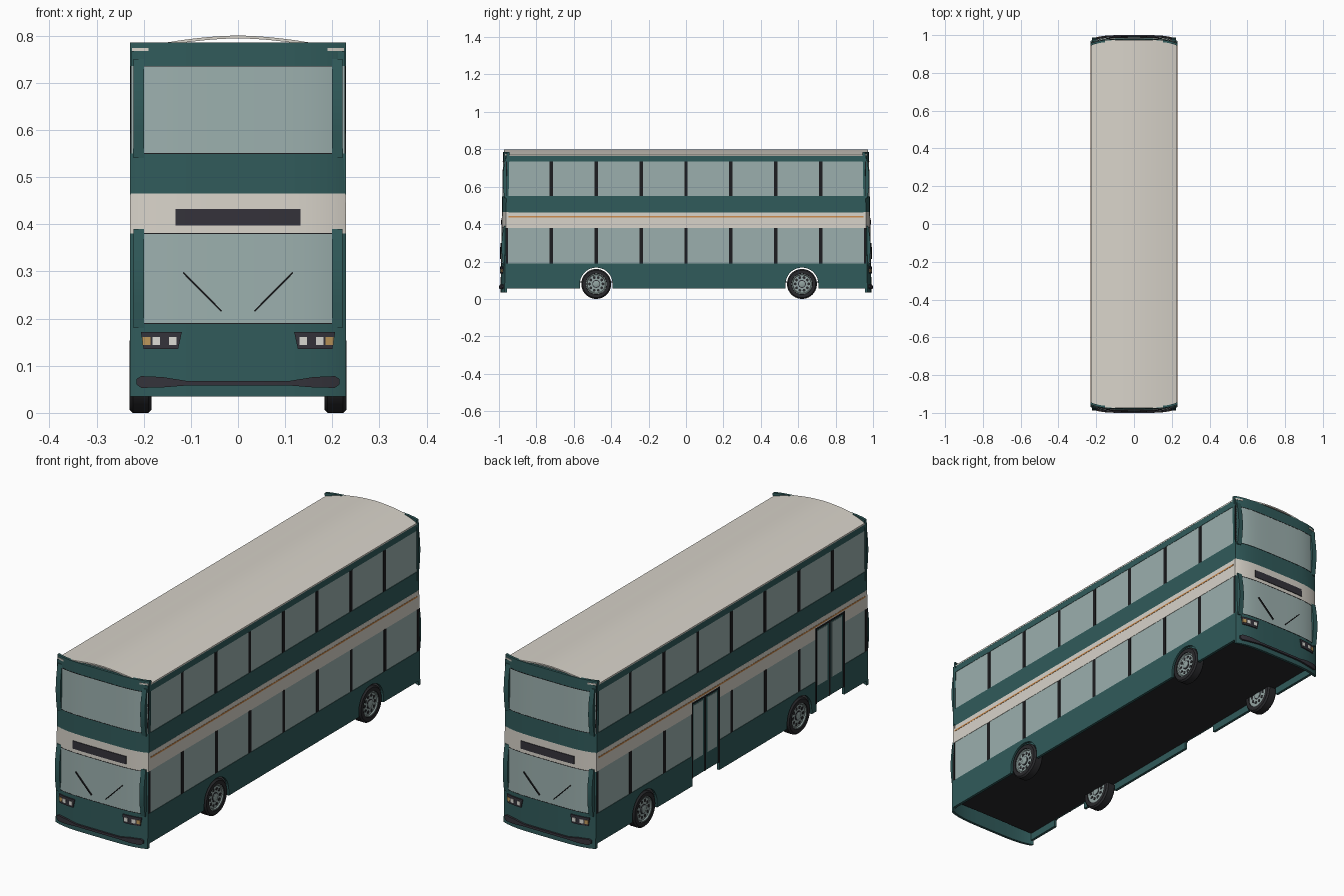
import bpy, bmesh, math
from mathutils import Vector

if "Cube" in bpy.data.objects:
    bpy.data.objects.remove(bpy.data.objects["Cube"])

def material(name, rgb):
    m = bpy.data.materials.new(name)
    m.diffuse_color = (*rgb, 1)
    m.use_nodes = True
    m.node_tree.nodes["Principled BSDF"].inputs["Base Color"].default_value = m.diffuse_color
    return m

GREEN = material("dark_green_paint", (0.030, 0.103, 0.103))
CREAM = material("cream_paint", (0.69, 0.655, 0.59))
GLASS = material("grey_green_glass", (0.33, 0.43, 0.42))
BLACK = material("black_trim", (0.012, 0.012, 0.014))
DARK = material("dark_grey_plastic", (0.034, 0.032, 0.042))
RUBBER = material("tyre_rubber", (0.022, 0.022, 0.025))
METAL = material("rim_metal", (0.29, 0.37, 0.36))
ORANGE = material("orange_stripe", (0.62, 0.27, 0.08))
AMBER = material("amber_lamp", (0.50, 0.30, 0.10))
LAMP = material("white_lamp", (0.70, 0.69, 0.64))

def solid(name, pts, faces, vec, mats, mids=None, smooth=False):
    """Closed solid: a patch of faces extruded along vec."""
    n, mids = len(pts), mids or [0] * len(faces)
    vec = Vector(vec)
    bm = bmesh.new()
    vs = [bm.verts.new(p) for p in pts] + [bm.verts.new(Vector(p) + vec) for p in pts]
    count = {}
    for f in faces:
        for a, b in zip(f, f[1:] + f[:1]):
            count[frozenset((a, b))] = count.get(frozenset((a, b)), 0) + 1
    for f, m in zip(faces, mids):
        bm.faces.new([vs[i] for i in f]).material_index = m
        bm.faces.new([vs[i + n] for i in reversed(f)]).material_index = m
        for a, b in zip(f, f[1:] + f[:1]):
            if count[frozenset((a, b))] == 1:
                bm.faces.new([vs[b], vs[a], vs[a + n], vs[b + n]]).material_index = m
    return finish(name, bm, mats, smooth)

def finish(name, bm, mats, smooth=False):
    bmesh.ops.recalc_face_normals(bm, faces=bm.faces)
    me = bpy.data.meshes.new(name)
    bm.to_mesh(me)
    bm.free()
    for m in mats:
        me.materials.append(m)
    ob = bpy.data.objects.new(name, me)
    bpy.context.collection.objects.link(ob)
    if smooth:
        bpy.ops.object.select_all(action='DESELECT')
        ob.select_set(True)
        bpy.context.view_layer.objects.active = ob
        bpy.ops.object.shade_smooth_by_angle(angle=math.radians(35))
    return ob

def grid_faces(nu, nv):
    return [[i * nv + j, (i + 1) * nv + j, (i + 1) * nv + j + 1, i * nv + j + 1]
            for i in range(nu - 1) for j in range(nv - 1)]

def side(name, sx, y0, y1, z0, z1, mat, out=0.2285, thick=0.02):
    x = sx * out
    return solid(name, [(x, y0, z0), (x, y1, z0), (x, y1, z1), (x, y0, z1)],
                 [[0, 1, 2, 3]], (-sx * thick, 0, 0), [mat])

def end_y(x, z):
    t = min(max((z - 0.035) / 0.75, 0), 1)
    return 0.970 - 0.014 * t + 0.022 * (1 - min(abs(x) / 0.229, 1) ** 4.5)

def end_plate(name, s, corners, mat, thick, steps=8):
    """Plate following the bowed end; corners are (x, z): low a, low b, high b, high a."""
    a, b, c, d = [Vector(p) for p in corners]
    pts = []
    for i in range(steps + 1):
        t = i / steps
        for p in (a.lerp(b, t), d.lerp(c, t)):
            pts.append((p.x, s * (end_y(p.x, p.y) - 0.002), p.y))
    return solid(name, pts, grid_faces(steps + 1, 2), (0, s * (thick + 0.002), 0), [mat])

def rect(x0, x1, z0, z1):
    return [(x0, z0), (x1, z0), (x1, z1), (x0, z1)]

WHEELS = (-0.48, 0.62)
DOORS = ((-0.80, -0.60), (0.09, 0.28))
END = 0.963
ARCH = 0.0875

# Side skirts with wheel arches
def skirt(name, sx, y0, y1):
    prof = [(y0, 0.055), (y1, 0.055)]
    for w in WHEELS:
        if y0 < w < y1:
            prof += [(w - ARCH - 0.0005, 0.055), (w + ARCH + 0.0005, 0.055)]
            for k in range(19):
                a = math.pi * k / 18
                prof.append((w + ARCH * math.cos(a), 0.08 + ARCH * math.sin(a)))
    prof.sort()
    pts = [(sx * 0.229, y, z) for y, b in prof for z in (b, 0.19)]
    solid(name, pts, grid_faces(len(prof), 2), (-sx * 0.012, 0, 0), [GREEN])

# Both sides: panels, glass, pillars and stripe
for sx, tag in ((1, "right"), (-1, "left")):
    segs = [(-END, END)] if sx > 0 else [(-END, DOORS[0][0]), (DOORS[0][1], DOORS[1][0]), (DOORS[1][1], END)]
    for k, (a, b) in enumerate(segs):
        skirt(f"{tag}_skirt_{k}", sx, a, b)
        side(f"{tag}_lower_glass_{k}", sx, a, b, 0.19, 0.38, GLASS, 0.227)
        side(f"{tag}_cream_band_{k}", sx, a, b, 0.38, 0.43, CREAM)
    side(f"{tag}_cream_band_top", sx, -END, END, 0.43, 0.463, CREAM)
    side(f"{tag}_orange_stripe", sx, -0.95, 0.95, 0.435, 0.442, ORANGE, 0.2295, 0.004)
    side(f"{tag}_green_band", sx, -END, END, 0.463, 0.55, GREEN, 0.228)
    side(f"{tag}_upper_glass", sx, -END, END, 0.55, 0.735, GLASS, 0.2255)
    side(f"{tag}_roof_rail", sx, -END, END, 0.735, 0.766, GREEN, 0.227)
    for z0, z1, deck, out in ((0.19, 0.38, "lower", 0.229), (0.55, 0.735, "upper", 0.2275)):
        for k, y in enumerate([-0.957] + [0.24 * i for i in range(-3, 4)] + [0.957]):
            if sx < 0 and deck == "lower" and any(a < y < b for a, b in DOORS):
                continue
            w = 0.006 if abs(y) > 0.9 else 0.009
            side(f"{tag}_{deck}_window_pillar_{k}", sx, y - w, y + w, z0, z1, BLACK, out)

# Two double-leaf doors on the left side
for d, (a, b) in enumerate(DOORS):
    mid = (a + b) / 2
    side(f"door_{d}_header", -1, a, b, 0.421, 0.43, BLACK, 0.228)
    for k, (p, q) in enumerate(((a, mid - 0.003), (mid + 0.003, b))):
        side(f"door_{d}_leaf_{k}", -1, p, q, 0.088, 0.422, GREEN, 0.2245, 0.008)
        side(f"door_{d}_glass_{k}", -1, p + 0.013, q - 0.013, 0.165, 0.412, GLASS, 0.2255, 0.004)
    side(f"door_{d}_seal", -1, mid - 0.004, mid + 0.004, 0.088, 0.422, BLACK, 0.226, 0.008)
    for k, y in enumerate((a, b)):
        side(f"door_{d}_jamb_{k}", -1, y - 0.004, y + 0.004, 0.088, 0.43, BLACK, 0.2292)

# Roof arc, following the bowed ends, and floor
N, M = 24, 2
xs = [-0.2275 + 0.455 * i / N for i in range(N + 1)]
pts = [(x, t * (end_y(x, 0.785) - 0.004), 0.80 - 0.4 * abs(x) ** 1.75) for x in xs for t in (-1, 0, 1)]
solid("roof", pts, grid_faces(N + 1, 3), (0, 0, -0.006), [CREAM], smooth=True)
solid("floor", [(-0.218, -0.96, 0.088), (0.218, -0.96, 0.088), (0.218, 0.96, 0.088), (-0.218, 0.96, 0.088)],
      [[0, 1, 2, 3]], (0, 0, 0.006), [RUBBER])

# Both ends are the same
zs = [0.035, 0.11, 0.19, 0.38, 0.465, 0.55, 0.735, 0.785]
ROW_MATS = [0, 0, 2, 1, 0, 2, 0]
ex = [-0.229, -0.226, -0.221, -0.211] + [-0.2 + 0.4 * i / 16 for i in range(17)] + [0.211, 0.221, 0.226, 0.229]
for s, tag in ((-1, "front"), (1, "back")):
    faces = grid_faces(len(ex), len(zs))
    mids = []
    for f in faces:
        i, j = divmod(f[0], len(zs))
        xm = abs(ex[i] + ex[i + 1]) / 2
        mids.append(0 if ROW_MATS[j] == 2 and xm > 0.2 else ROW_MATS[j])
    pts = [(x, s * end_y(x, z), z) for x in ex for z in zs]
    solid(f"{tag}_end_panel", pts, faces, (0, -s * 0.012, 0), [GREEN, CREAM, GLASS], mids, True)
    # Thin seals above and below the glass
    for k, z in enumerate((0.19, 0.38, 0.55, 0.735)):
        end_plate(f"{tag}_glass_seal_{k}", s, rect(-0.2, 0.2, z - 0.001, z + 0.001), BLACK, 0.001, 16)
    end_plate(f"{tag}_display", s, rect(-0.133, 0.133, 0.397, 0.432), DARK, 0.003, 12)
    # Bumper, thicker towards both corners
    bx = [-0.215, -0.205, -0.16, -0.11, 0.11, 0.16, 0.205, 0.215]
    lo = [0.060, 0.053, 0.054, 0.058, 0.058, 0.054, 0.053, 0.060]
    hi = [0.072, 0.078, 0.076, 0.068, 0.068, 0.076, 0.078, 0.072]
    for k in range(7):
        end_plate(f"{tag}_bumper_{k}", s, [(bx[k], lo[k]), (bx[k + 1], lo[k + 1]),
                  (bx[k + 1], hi[k + 1]), (bx[k], hi[k])], DARK, 0.0085)
    for m, hand in ((1, "right"), (-1, "left")):
        # Wipers
        end_plate(f"{tag}_{hand}_wiper", s, [(m * 0.036, 0.214), (m * 0.117, 0.296),
                  (m * 0.115, 0.299), (m * 0.034, 0.217)], BLACK, 0.006)
        # Headlight cluster
        c = [(0.127, 0.135), (0.200, 0.135), (0.206, 0.172), (0.119, 0.172)]
        end_plate(f"{tag}_{hand}_headlight_housing", s, [(m * x, z) for x, z in c], DARK, 0.005)
        for k, (x, mat) in enumerate(((0.138, LAMP), (0.173, LAMP), (0.194, AMBER))):
            end_plate(f"{tag}_{hand}_lamp_{k}", s, rect(m * (x - 0.008), m * (x + 0.008), 0.144, 0.161), mat, 0.007, 2)
        # Marker light under the roof edge
        end_plate(f"{tag}_{hand}_marker", s, rect(m * 0.19, m * 0.225, 0.767, 0.774), CREAM, 0.002, 6)
        # Curved corner pillars beside the glass
        for z0, z1, deck in ((0.18, 0.39, "lower"), (0.54, 0.75, "upper")):
            pp = []
            for k in range(13):
                t = k / 12
                z = z0 + (z1 - z0) * t
                y = end_y(0.21, z)
                pp += [(m * 0.199, s * (y - 0.008), z), (m * 0.199, s * (y + 0.003 + 0.011 * math.sin(math.pi * t)), z)]
            solid(f"{tag}_{hand}_{deck}_corner_pillar", pp, grid_faces(13, 2), (m * 0.023, 0, 0), [GREEN], smooth=True)

# Wheels
def lathe(name, sx, cy, prof, mat, seg=40, cz=0.08):
    bm = bmesh.new()
    rings = [[bm.verts.new((sx * x, cy + r * math.cos(2 * math.pi * k / seg), cz + r * math.sin(2 * math.pi * k / seg)))
              for k in range(seg)] for x, r in prof]
    for p, q in zip(rings, rings[1:]):
        for k in range(seg):
            bm.faces.new([p[k], p[(k + 1) % seg], q[(k + 1) % seg], q[k]])
    bm.faces.new(rings[0])
    bm.faces.new(rings[-1])
    return finish(name, bm, [mat], True)

for wy, row in zip(WHEELS, ("front", "rear")):
    for sx, tag in ((1, "right"), (-1, "left")):
        n = f"{row}_{tag}"
        lathe(n + "_tyre", sx, wy, [(0.194, 0.054), (0.183, 0.056), (0.183, 0.073), (0.190, 0.080), (0.223, 0.080),
                                    (0.230, 0.073), (0.230, 0.056), (0.219, 0.054)], RUBBER)
        lathe(n + "_rim", sx, wy, [(0.186, 0.022), (0.186, 0.050), (0.186, 0.055), (0.227, 0.055),
                                   (0.227, 0.051), (0.222, 0.048), (0.222, 0.022)], METAL)
        lathe(n + "_hub", sx, wy, [(0.184, 0.017), (0.226, 0.017), (0.228, 0.012)], METAL, 20)
        lathe(n + "_hub_ring", sx, wy, [(0.185, 0.021), (0.2235, 0.021)], DARK, 24)
        for k in range(10):
            a = 2 * math.pi * k / 10
            lathe(f"{n}_rim_hole_{k}", sx, wy + 0.036 * math.cos(a),
                  [(0.185, 0.0075), (0.2228, 0.0075)], RUBBER, 12, 0.08 + 0.036 * math.sin(a))
